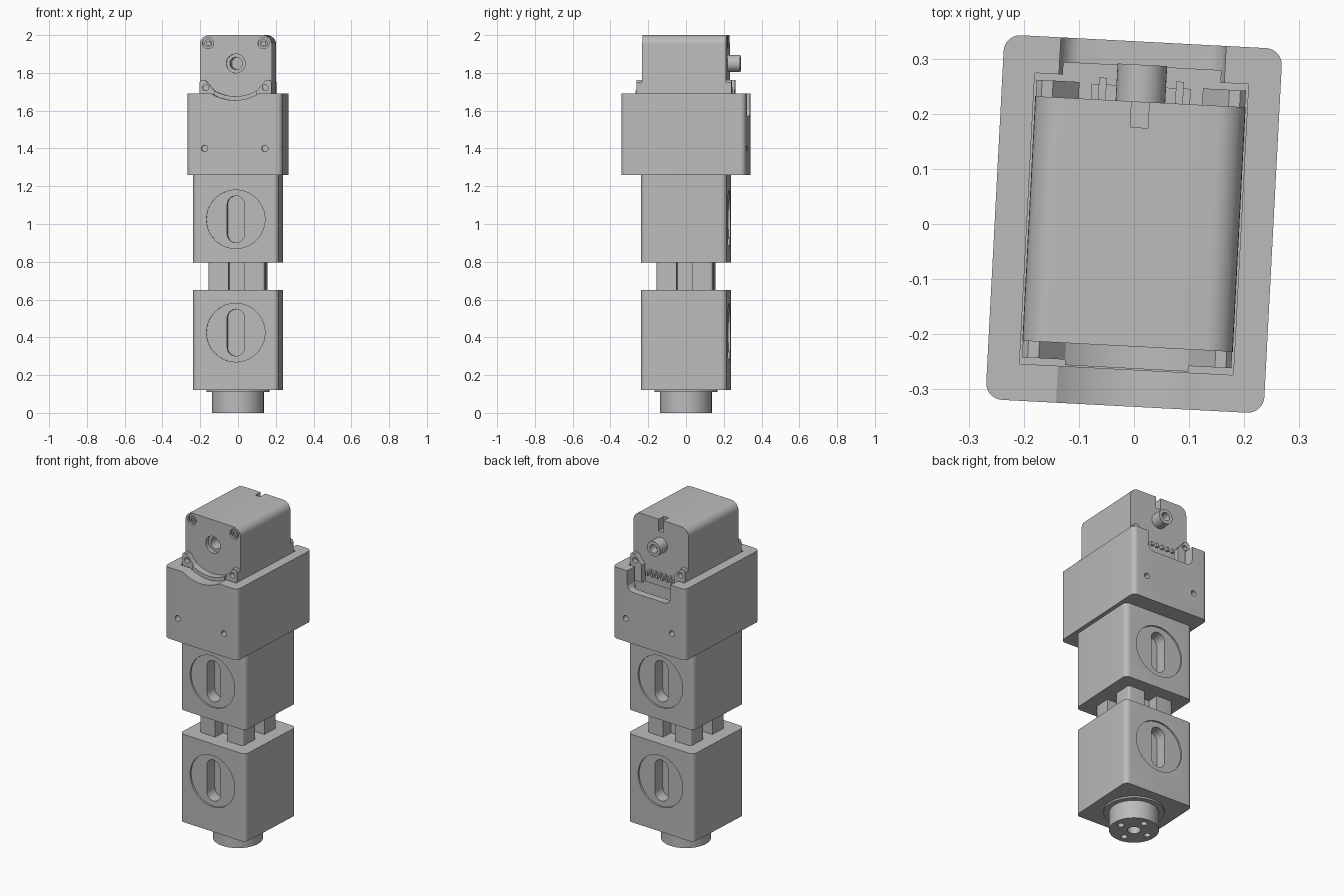
import bpy, math
from mathutils import Matrix

old = bpy.data.objects.get("Cube")
if old:
    bpy.data.objects.remove(old, do_unlink=True)

grey = bpy.data.materials.new("machine_grey")
grey.use_nodes = True
GREY = (0.5, 0.5, 0.5, 1)
grey.diffuse_color = GREY
grey.node_tree.nodes["Principled BSDF"].inputs["Base Color"].default_value = GREY

parts = []


def rounded(cx, cy, hw, hh, radii, seg=8):
    """Rounded rectangle; radii run top right, top left, bottom left, bottom right."""
    if not isinstance(radii, tuple):
        radii = (radii,) * 4
    pts = []
    for k, (sx, sy) in enumerate(((1, 1), (-1, 1), (-1, -1), (1, -1))):
        r = radii[k]
        if r == 0:
            pts.append((cx + sx * hw, cy + sy * hh))
            continue
        for i in range(seg + 1):
            a = math.pi / 2 * (k + i / seg)
            p = (cx + sx * (hw - r) + r * math.cos(a), cy + sy * (hh - r) + r * math.sin(a))
            if not pts or math.dist(p, pts[-1]) > 1e-5:
                pts.append(p)
    if math.dist(pts[0], pts[-1]) < 1e-5:
        pts.pop()
    return pts


def circle(cx, cy, r):
    return rounded(cx, cy, r, r, r, 10)


def prism(name, pts, lo, hi, axis="Z", keep=True):
    """Extrude an outline along z, or an x-z outline along y."""
    n = len(pts)
    if axis == "Z":
        verts = [(u, v, w) for w in (lo, hi) for u, v in pts]
    else:
        verts = [(u, w, v) for w in (hi, lo) for u, v in pts]
    faces = [tuple(reversed(range(n))), tuple(range(n, 2 * n))]
    faces += [(i, (i + 1) % n, n + (i + 1) % n, n + i) for i in range(n)]
    mesh = bpy.data.meshes.new(name)
    mesh.from_pydata(verts, [], faces)
    mesh.materials.append(grey)
    obj = bpy.data.objects.new(name, mesh)
    bpy.context.collection.objects.link(obj)
    if keep:
        parts.append(obj)
    return obj


def cut(target, pts, lo, hi, axis="Y"):
    cutter = prism("cutter", pts, lo, hi, axis, keep=False)
    cutter.hide_render = True
    mod = target.modifiers.new("cut", "BOOLEAN")
    mod.operation = "DIFFERENCE"
    mod.solver = "EXACT"
    mod.object = cutter
    bpy.context.view_layer.objects.active = target
    bpy.ops.object.modifier_apply(modifier=mod.name)
    bpy.data.objects.remove(cutter, do_unlink=True)


def cut_both(target, pts, surface, depth):
    """Cut the same outline into the front and the back."""
    cut(target, pts, -surface - 0.05, -surface + depth)
    cut(target, pts, surface - depth, surface + 0.05)


# Output hub with flange and bolt holes
hub = prism("output_hub", circle(0, 0, 0.137), 0, 0.13)
cut(hub, circle(0, 0, 0.036), -0.05, 0.06, "Z")
for k in range(4):
    a = k * math.pi / 2
    cut(hub, circle(0.09 * math.cos(a), 0.09 * math.sin(a), 0.018), -0.05, 0.05, "Z")
prism("hub_flange", circle(0, 0, 0.167), 0.11, 0.13)

# Two square housings with round recesses and slots
for name, lo, hi, mid in (("lower_housing", 0.12, 0.65, 0.425),
                          ("middle_housing", 0.795, 1.26, 1.025)):
    block = prism(name, rounded(0, 0, 0.228, 0.228, 0.03), lo, hi)
    cut_both(block, circle(0, mid, 0.155), 0.228, 0.01)
    cut_both(block, rounded(0, mid, 0.046, 0.124, 0.046), 0.228, 0.08)

# Slotted rail joining the housings
rail = prism("slotted_rail", rounded(0, 0, 0.15, 0.15, 0.015, 4), 0.6, 0.85)
for cx, cy in ((0, 0.15), (0, -0.15), (0.15, 0), (-0.15, 0)):
    hw, hh = (0.042, 0.07) if cx == 0 else (0.07, 0.042)
    cut(rail, rounded(cx, cy, hw, hh, 0), 0.5, 0.95, "Z")

# Motor holder with pocket, screw holes, front dip and rear opening
holder = prism("motor_holder", rounded(0, 0, 0.2525, 0.331, 0.03), 1.26, 1.69)
cut(holder, rounded(0, 0, 0.194, 0.264, 0), 1.5, 1.8, "Z")
cut(holder, rounded(0, 0.2, 0.143, 0.086, 0), 1.5, 1.8, "Z")
for sx in (-1, 1):
    cut_both(holder, circle(sx * 0.16, 1.4, 0.017), 0.331, 0.05)
cut(holder, rounded(0, 1.895, 0.24, 0.24, 0.24, 16), -0.4, -0.2)
cut(holder, rounded(0, 1.67, 0.15, 0.1, (0, 0, 0.04, 0.04)), 0.2, 0.4)

# Motor body with rounded top edges, screw recesses, bore and cable notch
motor = prism("motor_body", rounded(0, 1.75, 0.191, 0.25, (0.05, 0.05, 0, 0)), -0.222, 0.222, "Y")
cut(motor, circle(0, 1.85, 0.05), -0.3, -0.2)
cut(motor, circle(0, 1.85, 0.033), -0.3, 0.0)
cut(motor, rounded(0, 1.98, 0.016, 0.05, 0), 0.175, 0.3)
for sx in (-1, 1):
    cut(motor, circle(sx * 0.147, 1.957, 0.029), -0.3, -0.207)
    screw = prism("screw", circle(sx * 0.147, 1.957, 0.02), -0.219, -0.2, "Y")
    cut(screw, rounded(sx * 0.147, 1.957, 0.009, 0.009, 0), -0.3, -0.21)

# Mounting ears at the front and back
for side, lo, hi in (("front", -0.252, -0.215), ("back", 0.215, 0.252)):
    for sx in (-1, 1):
        pts = [(0.19, 1.6), (0.19, 1.75), (0.18, 1.762), (0.16, 1.762), (0.112, 1.705), (0.112, 1.6)]
        pts = [(sx * x, z) for x, z in pts][::sx]
        ear = prism(side + "_ear", pts, lo, hi, "Y")
        cut(ear, circle(sx * 0.158, 1.722, 0.016), -0.4, 0.4)

# Curved lip between the front ears
lip = [(-0.112, 1.6), (0.112, 1.6)]
for i in range(17):
    a = math.radians(-60 - 60 * i / 16)
    lip.append((0.224 * math.cos(a), 1.9 + 0.224 * math.sin(a)))
prism("front_lip", lip, -0.262, -0.215, "Y")

# Rear shaft
shaft = prism("rear_shaft", circle(0, 1.85, 0.045), 0.215, 0.289, "Y")
cut(shaft, circle(0, 1.85, 0.025), 0.24, 0.35)

# Rear connector with pins
prism("connector", rounded(0, 1.64, 0.09, 0.025, 0), 0.215, 0.25, "Y")
for i in range(5):
    prism("connector_pin", rounded((i - 2) * 0.035, 1.67, 0.007, 0.012, 0), 0.215, 0.262, "Y")

# Slight turn of the whole assembly, then shading
turn = Matrix.Rotation(math.radians(-3), 4, "Z")
bpy.ops.object.select_all(action="DESELECT")
for obj in parts:
    obj.data.transform(turn)
    obj.select_set(True)
bpy.context.view_layer.objects.active = parts[0]
bpy.ops.object.shade_smooth_by_angle(angle=math.radians(30))
